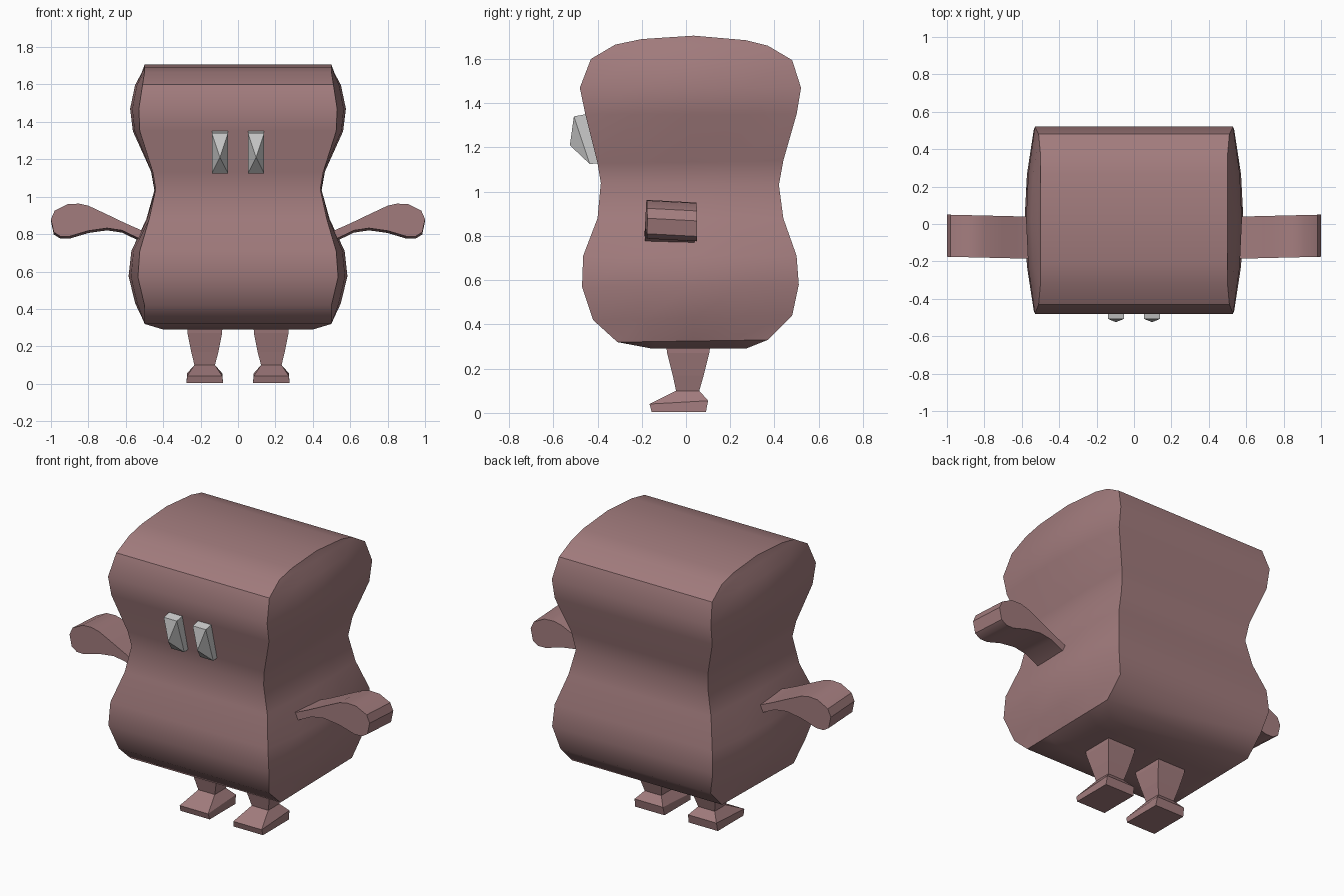
import bpy, bmesh, math

skin = bpy.data.materials.new("dusty_rose")
skin.diffuse_color = (0.36, 0.20, 0.205, 1)


def make(name, verts, faces, mat=None, smooth=None):
    me = bpy.data.meshes.new(name)
    me.from_pydata(verts, [], faces)
    bm = bmesh.new()
    bm.from_mesh(me)
    bmesh.ops.recalc_face_normals(bm, faces=bm.faces)
    bm.to_mesh(me)
    bm.free()
    ob = bpy.data.objects.new(name, me)
    bpy.context.collection.objects.link(ob)
    if mat:
        me.materials.append(mat)
    if smooth:
        bpy.ops.object.select_all(action='DESELECT')
        ob.select_set(True)
        bpy.context.view_layer.objects.active = ob
        bpy.ops.object.shade_smooth_by_angle(angle=math.radians(smooth))
    return ob


def loft_faces(rows, n):
    return [(r * n + i, r * n + (i + 1) % n, (r + 1) * n + (i + 1) % n, (r + 1) * n + i)
            for r in range(rows - 1) for i in range(n)]


def pair(name, verts, faces, mat=None, smooth=None):
    for side, s in (("right", 1), ("left", -1)):
        make(f"{side}_{name}", [(s * x, y, z) for x, y, z in verts], faces, mat, smooth)


# Body: rows of (front y, front z, back y, back z, rim half width, mid half width)
rows = [
    (-0.15, 0.29, 0.27, 0.29, 0.40, 0.40),
    (-0.31, 0.32, 0.37, 0.33, 0.50, 0.50),
    (-0.42, 0.42, 0.48, 0.44, 0.50, 0.55),
    (-0.47, 0.57, 0.51, 0.58, 0.535, 0.585),
    (-0.465, 0.71, 0.50, 0.71, 0.525, 0.57),
    (-0.40, 0.88, 0.44, 0.88, 0.475, 0.49),
    (-0.385, 1.04, 0.42, 1.03, 0.44, 0.447),
    (-0.40, 1.13, 0.44, 1.14, 0.455, 0.465),
    (-0.455, 1.35, 0.50, 1.35, 0.525, 0.562),
    (-0.48, 1.47, 0.52, 1.47, 0.53, 0.577),
    (-0.43, 1.60, 0.48, 1.595, 0.51, 0.55),
    (-0.32, 1.665, 0.37, 1.66, 0.50, 0.515),
    (-0.20, 1.69, 0.27, 1.685, 0.50, 0.50),
]
steps = [(0, 0), (0.25, 0.75), (0.5, 1), (0.75, 0.75), (1, 0)]
verts = []
for k, (yf, zf, yb, zb, rim, mid) in enumerate(rows):
    crown = 0.018 if k == len(rows) - 1 else 0
    half = [(rim + (mid - rim) * b, yf + (yb - yf) * t, zf + (zb - zf) * t + crown * (1 - abs(2 * t - 1)))
            for t, b in steps]
    verts += half + [(-x, y, z) for x, y, z in reversed(half)]
top = 10 * (len(rows) - 1)
faces = loft_faces(len(rows), 10) + [tuple(range(10))]
faces += [tuple(top + i for i in (0, 1, 2, 7, 8, 9)), tuple(top + i for i in range(2, 8))]
make("body", verts, faces, skin, 38)

# Arms: paddle outline extruded front to back
outline = [(0.46, 0.815), (0.52, 0.822), (0.60, 0.857), (0.70, 0.905), (0.80, 0.952), (0.85, 0.963),
           (0.91, 0.96), (0.98, 0.925), (1.0, 0.88), (0.985, 0.81), (0.95, 0.788), (0.90, 0.788),
           (0.80, 0.818), (0.70, 0.832), (0.62, 0.82), (0.52, 0.772), (0.46, 0.74)]
n = len(outline)
verts = [(x, y - 0.012 * (1 - x) / 0.5, z + dz) for y, dz in ((-0.175, 0), (0.05, -0.012)) for x, z in outline]
pair("arm", verts, loft_faces(2, n) + [tuple(range(n)), tuple(range(n, 2 * n))], skin, 35)

# Legs and feet: rings of (x0, x1, front y, front z, back y, back z)
rings = [
    (0.082, 0.275, -0.095, 0.34, 0.115, 0.34),
    (0.085, 0.270, -0.085, 0.27, 0.105, 0.27),
    (0.105, 0.250, -0.06, 0.17, 0.08, 0.17),
    (0.123, 0.233, -0.045, 0.10, 0.06, 0.10),
    (0.084, 0.273, -0.165, 0.04, 0.10, 0.055),
    (0.080, 0.275, -0.155, 0.004, 0.09, 0.004),
]
verts = []
for x0, x1, yf, zf, yb, zb in rings:
    verts += [(x0, yf, zf), (x1, yf, zf), (x1, yb, zb), (x0, yb, zb)]
m = len(verts)
pair("leg", verts, loft_faces(len(rings), 4) + [(0, 1, 2, 3), tuple(range(m - 4, m))], skin)

# Eyes: small faceted blocks with a raised point in front
verts = [(0.053, -0.507, 1.34), (0.14, -0.507, 1.34), (0.14, -0.435, 1.125), (0.053, -0.435, 1.125),
         (0.053, -0.43, 1.355), (0.14, -0.43, 1.355), (0.14, -0.38, 1.13), (0.053, -0.38, 1.13),
         (0.097, -0.525, 1.21)]
faces = [(i, (i + 1) % 4, 8) for i in range(4)] + loft_faces(2, 4) + [(4, 5, 6, 7)]
pair("eye", verts, faces)
